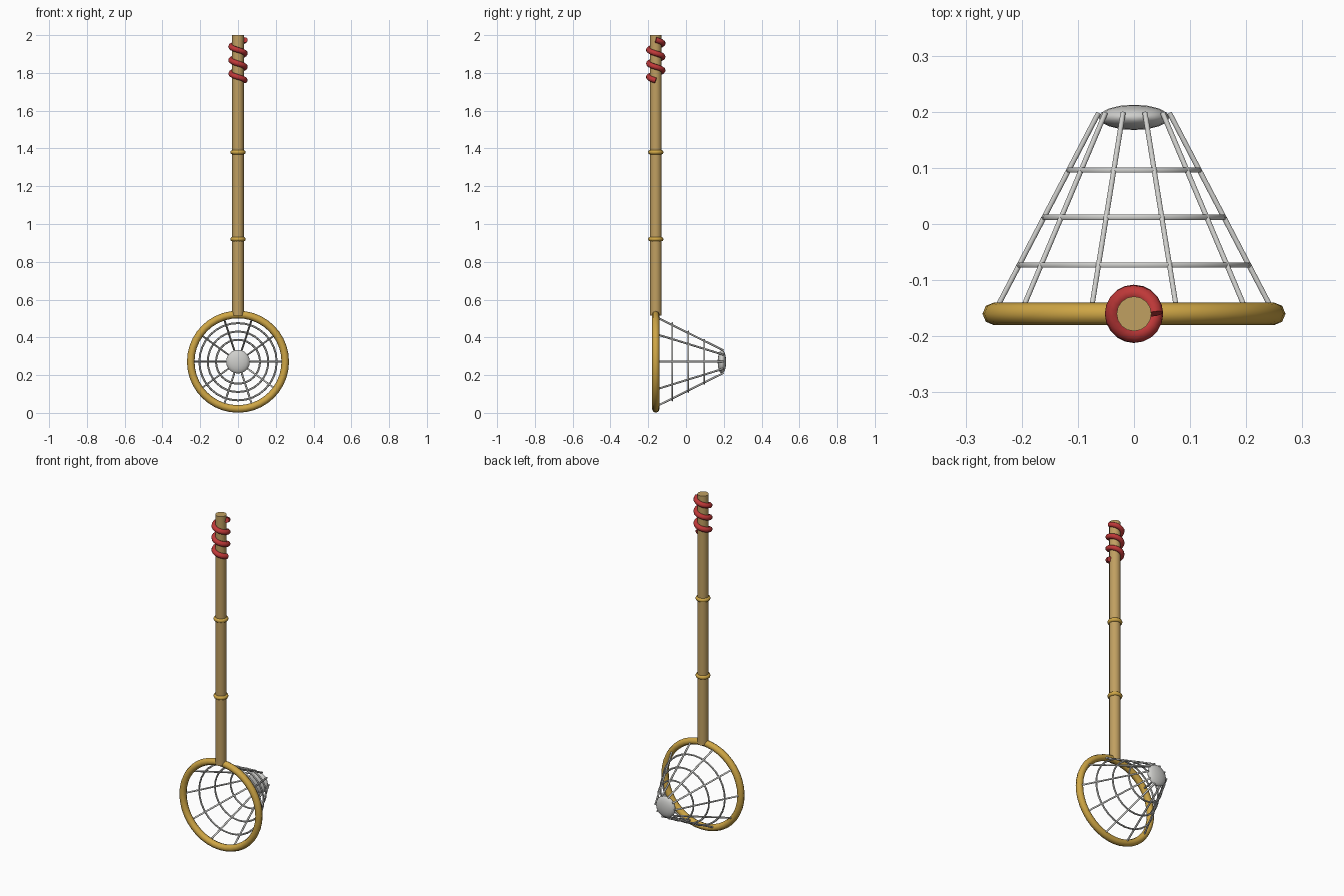
import bpy, math
from mathutils import Vector

if "Cube" in bpy.data.objects:
    bpy.data.objects.remove(bpy.data.objects["Cube"])

def material(name, rgb):
    m = bpy.data.materials.new(name)
    m.diffuse_color = (*rgb, 1)
    m.use_nodes = True
    m.node_tree.nodes["Principled BSDF"].inputs["Base Color"].default_value = m.diffuse_color
    return m

GOLD = material("golden_wood", (0.62, 0.38, 0.06))
TAN = material("tan_bamboo", (0.53, 0.35, 0.12))
RED = material("red_cord", (0.52, 0.04, 0.04))
GREY = material("pale_net", (0.62, 0.62, 0.60))

def finish(name, mat, angle=60):
    o = bpy.context.object
    o.name = name
    o.data.materials.clear()
    o.data.materials.append(mat)
    bpy.ops.object.shade_smooth_by_angle(angle=math.radians(angle))
    return o

def torus(name, mat, loc, major, minor, rot=(0, 0, 0), seg=32, sides=8):
    bpy.ops.mesh.primitive_torus_add(location=loc, rotation=rot, major_radius=major,
                                     minor_radius=minor, major_segments=seg, minor_segments=sides)
    return finish(name, mat)

def rod(name, mat, a, b, r, sides):
    a, b = Vector(a), Vector(b)
    bpy.ops.mesh.primitive_cylinder_add(vertices=sides, radius=r, depth=(b - a).length,
                                        location=(a + b) / 2)
    bpy.context.object.rotation_euler = (b - a).to_track_quat('Z', 'Y').to_euler()
    return finish(name, mat)

Y0, ZC = -0.16, 0.271
FACING = (math.pi / 2, 0, 0)

# Pole with two bamboo joints
rod("pole", TAN, (0, Y0, 0.515), (0, Y0, 2.0), 0.031, 16)
for i, z in enumerate((0.92, 1.38)):
    torus(f"pole_joint_{i + 1}", GOLD, (0, Y0, z), 0.029, 0.012, seg=20)

# Hoop
torus("hoop", GOLD, (0, Y0, ZC), 0.25, 0.02, FACING, seg=40)

# Net: straight cords narrowing to the tip, and three rings
def net_radius(y):
    return 0.25 - 0.522 * (y - Y0)

for i in range(10):
    a = i * math.tau / 10
    p = [(net_radius(y) * math.cos(a), y, ZC + net_radius(y) * math.sin(a)) for y in (Y0, 0.198)]
    rod(f"net_cord_{i + 1}", GREY, p[0], p[1], 0.0052, 6)
for i, y in enumerate((-0.073, 0.012, 0.096)):
    torus(f"net_ring_{i + 1}", GREY, (0, y, ZC), net_radius(y), 0.0052, FACING, sides=6)

# Flattened net tip
bpy.ops.mesh.primitive_uv_sphere_add(segments=16, ring_count=10, radius=1, location=(0, 0.19, ZC))
bpy.context.object.scale = (0.063, 0.0225, 0.063)
bpy.ops.object.transform_apply(location=False, rotation=False, scale=True)
finish("net_tip", GREY, 80)

# Red grip cord wound three turns around the pole
curve = bpy.data.curves.new("grip_cord", 'CURVE')
curve.dimensions = '3D'
curve.bevel_depth = 0.015
curve.bevel_resolution = 2
curve.use_fill_caps = True
n = 60
s = curve.splines.new('POLY')
s.points.add(n)
for i in range(n + 1):
    t = i / n
    a = -t * 3 * math.tau
    s.points[i].co = (0.037 * math.cos(a), Y0 + 0.037 * math.sin(a), 1.76 + 0.215 * t, 1)
cord = bpy.data.objects.new("grip_cord", curve)
bpy.context.collection.objects.link(cord)
bpy.ops.object.select_all(action='DESELECT')
cord.select_set(True)
bpy.context.view_layer.objects.active = cord
bpy.ops.object.convert(target='MESH')
finish("grip_cord", RED)
